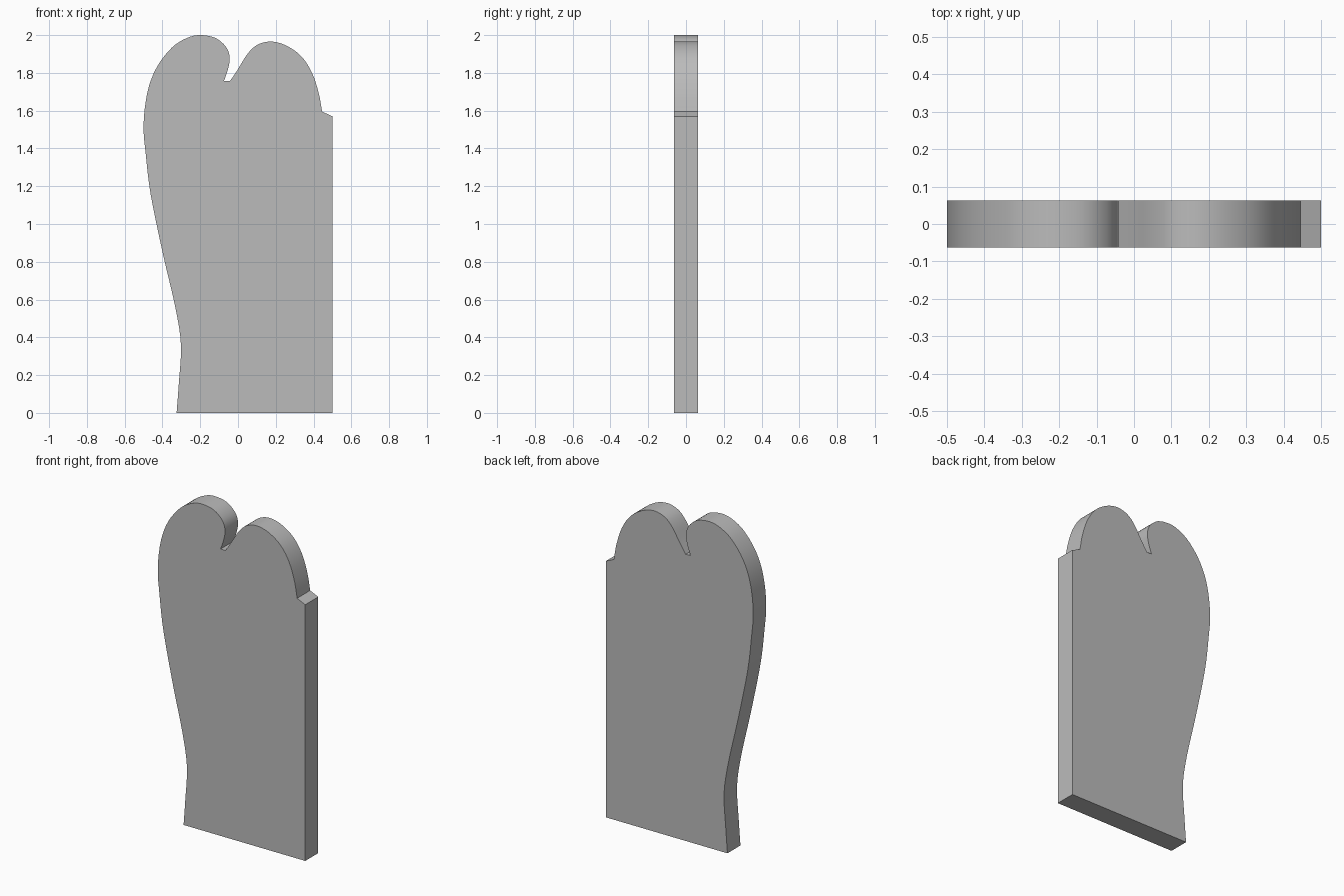
import bpy, bmesh
from mathutils import Vector

if "Cube" in bpy.data.objects:
    bpy.data.objects.remove(bpy.data.objects["Cube"])

HALF = 0.063

# Outline as smooth runs (x, z); runs meet at sharp corners
lower_edge = [(-0.325, 0), (-0.313, 0.16), (-0.302, 0.36), (-0.332, 0.56),
              (-0.397, 0.84), (-0.462, 1.155), (-0.488, 1.367), (-0.5, 1.526),
              (-0.479, 1.70), (-0.43, 1.83), (-0.35, 1.934), (-0.27, 1.985),
              (-0.20, 2.0), (-0.12, 1.985), (-0.063, 1.937), (-0.044, 1.88),
              (-0.053, 1.82), (-0.074, 1.758)]
right_lobe = [(-0.042, 1.757), (0.0, 1.82), (0.05, 1.90), (0.10, 1.947),
              (0.17, 1.966), (0.25, 1.947), (0.333, 1.89), (0.392, 1.80),
              (0.428, 1.69), (0.445, 1.595)]
side_ledge = [(0.5, 1.57), (0.5, 0)]


def smooth_run(pts, steps=4):
    """Catmull-Rom curve through the points."""
    p = [Vector(q) for q in pts]
    p = [2 * p[0] - p[1]] + p + [2 * p[-1] - p[-2]]
    out = []
    for i in range(1, len(p) - 2):
        a, b, c, d = p[i - 1:i + 3]
        for s in range(steps):
            t = s / steps
            out.append(0.5 * (2 * b + (c - a) * t + (2 * a - 5 * b + 4 * c - d) * t * t
                              + (3 * b - a - 3 * c + d) * t ** 3))
    return out + [p[-2]]


outline = smooth_run(lower_edge) + smooth_run(right_lobe) + [Vector(q) for q in side_ledge]

# Flat panel: outline face extruded through its thickness
bm = bmesh.new()
face = bm.faces.new([bm.verts.new((v.x, -HALF, v.y)) for v in outline])
ext = bmesh.ops.extrude_face_region(bm, geom=[face], use_keep_orig=True)
bmesh.ops.translate(bm, vec=(0, 2 * HALF, 0),
                    verts=[g for g in ext["geom"] if isinstance(g, bmesh.types.BMVert)])
bmesh.ops.recalc_face_normals(bm, faces=bm.faces)
mesh = bpy.data.meshes.new("contoured_panel")
bm.to_mesh(mesh)
bm.free()

panel = bpy.data.objects.new("contoured_panel", mesh)
bpy.context.collection.objects.link(panel)

grey = bpy.data.materials.new("plain_grey")
grey.diffuse_color = (0.5, 0.5, 0.5, 1)
grey.use_nodes = True
grey.node_tree.nodes["Principled BSDF"].inputs["Base Color"].default_value = grey.diffuse_color
mesh.materials.append(grey)

# Smooth rim, sharp corners
bpy.context.view_layer.objects.active = panel
panel.select_set(True)
bpy.ops.object.shade_smooth_by_angle(angle=0.52)
